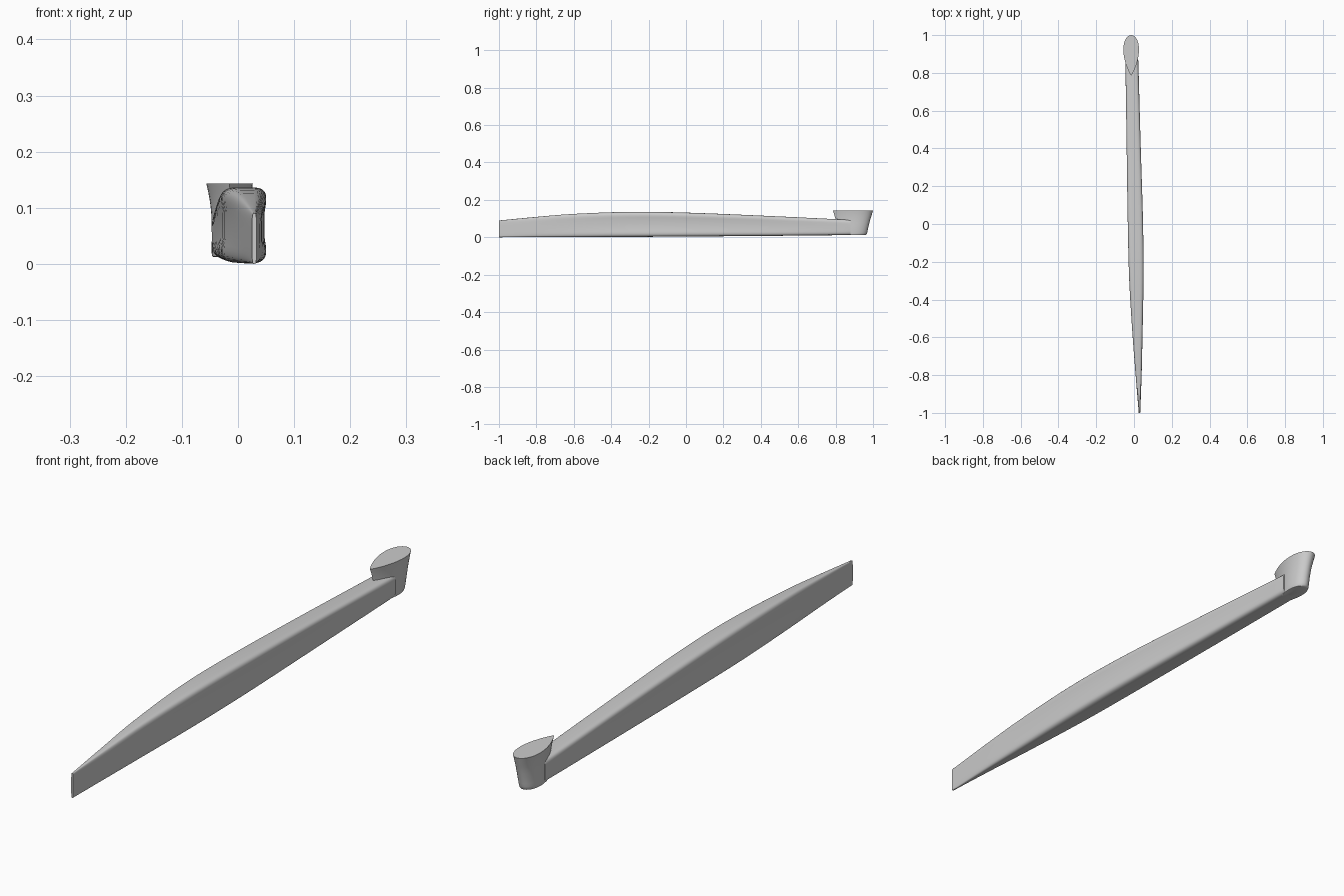
import bpy, bmesh, math
from mathutils import Vector

if "Cube" in bpy.data.objects:
    bpy.data.objects.remove(bpy.data.objects["Cube"])

grey = bpy.data.materials.new("plain grey")
grey.use_nodes = True
grey.diffuse_color = (0.6, 0.6, 0.6, 1)
grey.node_tree.nodes["Principled BSDF"].inputs["Base Color"].default_value = grey.diffuse_color


def loft(name, rings, angle):
    """Skin closed rings of points and cap both ends."""
    bm = bmesh.new()
    loops = [[bm.verts.new(p) for p in ring] for ring in rings]
    n = len(loops[0])
    for a, b in zip(loops, loops[1:]):
        for i in range(n):
            j = (i + 1) % n
            bm.faces.new((a[i], a[j], b[j], b[i]))
    bm.faces.new(loops[0])
    bm.faces.new(loops[-1])
    bmesh.ops.recalc_face_normals(bm, faces=bm.faces)
    mesh = bpy.data.meshes.new(name)
    bm.to_mesh(mesh)
    bm.free()
    mesh.materials.append(grey)
    obj = bpy.data.objects.new(name, mesh)
    bpy.context.collection.objects.link(obj)
    bpy.ops.object.select_all(action='DESELECT')
    obj.select_set(True)
    bpy.context.view_layer.objects.active = obj
    bpy.ops.object.shade_smooth_by_angle(angle=math.radians(angle))
    return obj


def smooth(keys, steps):
    """Catmull-Rom interpolation through the key stations."""
    keys = [Vector(k) for k in keys]
    out = []
    for i in range(len(keys) - 1):
        b, c = keys[i], keys[i + 1]
        a = keys[i - 1] if i else b * 2 - c
        d = keys[i + 2] if i + 2 < len(keys) else c * 2 - b
        for s in range(steps):
            t = s / steps
            out.append((b * 2 + (c - a) * t + (a * 2 - b * 5 + c * 4 - d) * t**2
                        + (b * 3 - a - c * 3 + d) * t**3) / 2)
    return out + [keys[-1]]


def signed_power(v, e):
    return math.copysign(abs(v) ** e, v)


# Long body: y, right x, left x, bottom z, top z, waist pinch
stations = [
    (-1.0, .025, .033, .0, .09, 0),
    (-.8, .008, .041, .001, .109, .06),
    (-.6, -.009, .047, .001, .125, .14),
    (-.3, -.029, .054, .002, .136, .2),
    (0, -.037, .052, .004, .132, .2),
    (.4, -.042, .039, .007, .116, .15),
    (.8, -.046, .026, .011, .097, .05),
    (.88, -.046, .022, .012, .094, 0),
]
COUNT = 40
rings = []
for y, x0, x1, z0, z1, pinch in smooth(stations, 5):
    ring = []
    for i in range(COUNT):
        a = math.tau * (i + .5) / COUNT
        u, v = signed_power(math.cos(a), .42), signed_power(math.sin(a), .42)
        u *= 1 - pinch * (1 - v * v) ** 2
        ring.append(((x0 + x1) / 2 + u * (x1 - x0) / 2, y,
                     (z0 + z1) / 2 + v * (z1 - z0) / 2))
    rings.append(ring)
loft("body", rings, 40)

# Teardrop post at the rear: z, tip y, rear y, half width, centre x
levels = [
    (.012, .80, .955, .030, -.014),
    (.017, .80, .966, .034, -.014),
    (.05, .80, .974, .035, -.013),
    (.09, .80, .984, .036, -.013),
    (.12, .793, .993, .039, -.014),
    (.143, .785, 1.0, .043, -.015),
]
rings = []
for z, tip, rear, half, cx in smooth(levels, 3):
    ring = []
    for i in range(COUNT):
        a = math.tau * i / COUNT
        s = (1 - math.cos(a)) / 2
        width = math.sin(a) * math.sin(a / 2) ** .8 if a <= math.pi else \
            math.sin(a) * math.sin((math.tau - a) / 2) ** .8
        ring.append((cx + width * half * 1.2, tip + (rear - tip) * s, z))
    rings.append(ring)
loft("teardrop_post", rings, 40)
